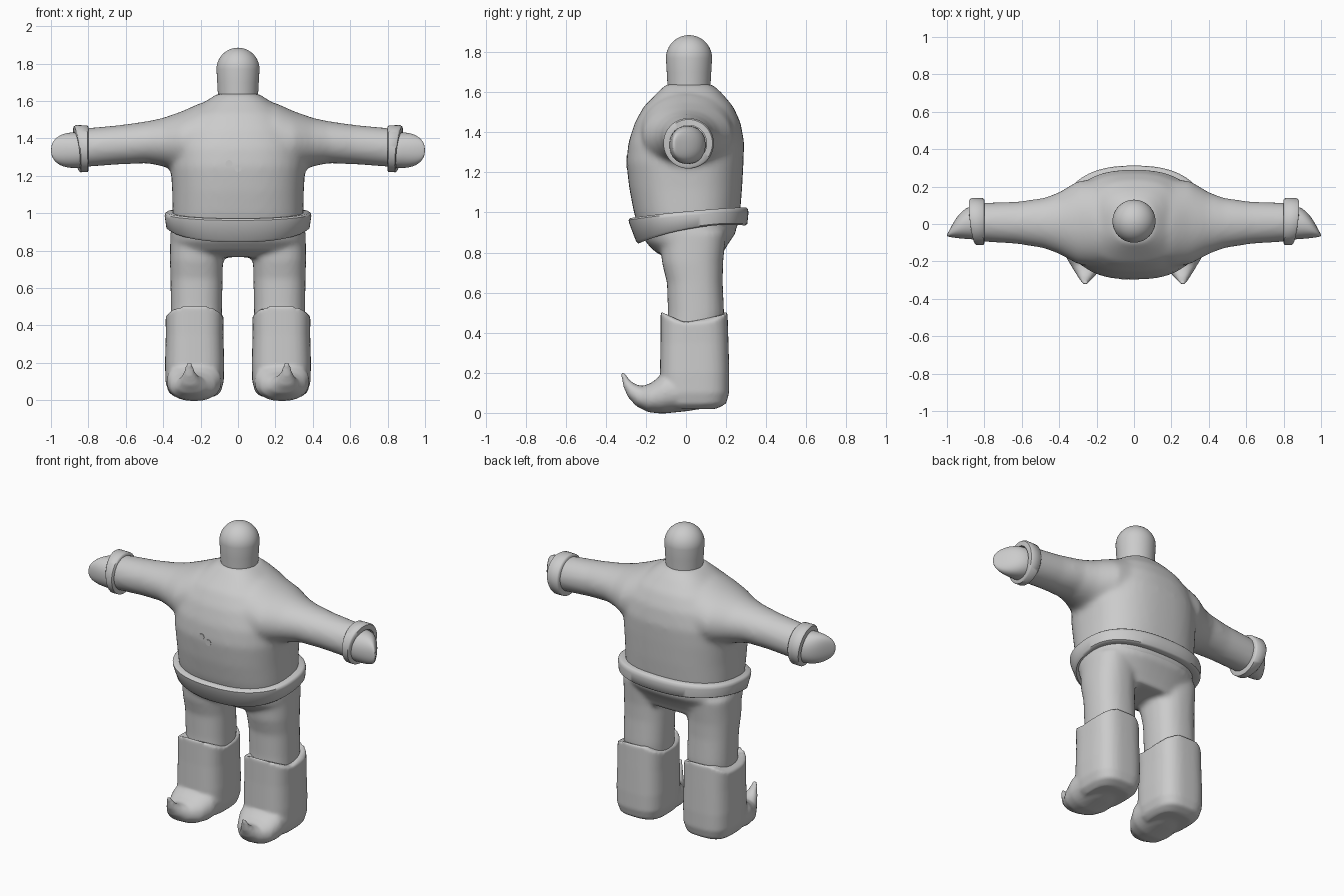
import bpy, bmesh
from math import sin, cos, pi, radians
from mathutils import Vector

cube = bpy.data.objects.get("Cube")
if cube:
    bpy.data.objects.remove(cube)

grey = bpy.data.materials.new("plain grey")
grey.use_nodes = True
colour = (0.6, 0.6, 0.6, 1)
grey.diffuse_color = colour
grey.node_tree.nodes["Principled BSDF"].inputs["Base Color"].default_value = colour


def power(t, n):
    return (abs(t) ** (2 / n)) * (1 if t >= 0 else -1)


def ring(centre, u, v, n=2, wave=0):
    """One rounded section: centre, two half axes, squareness and a rim wave in z."""
    return Vector(centre), Vector(u), Vector(v), n, wave


def loft(bm, rings, closed=False, segs=48):
    loops = []
    for c, u, v, n, wave in rings:
        loop = []
        for i in range(segs):
            a = 2 * pi * i / segs
            p = c + u * power(cos(a), n) + v * power(sin(a), n)
            p.z += wave * cos(2 * a)
            loop.append(bm.verts.new(p))
        loops.append(loop)
    pairs = list(zip(loops, loops[1:]))
    if closed:
        pairs.append((loops[-1], loops[0]))
    else:
        bm.faces.new(loops[0])
        bm.faces.new(loops[-1])
    for a, b in pairs:
        for i in range(segs):
            j = (i + 1) % segs
            bm.faces.new((a[i], a[j], b[j], b[i]))


def finish(bm, name, voxel=0, smooth=0, subdiv=0):
    bmesh.ops.recalc_face_normals(bm, faces=bm.faces)
    mesh = bpy.data.meshes.new(name)
    bm.to_mesh(mesh)
    bm.free()
    mesh.materials.append(grey)
    obj = bpy.data.objects.new(name, mesh)
    bpy.context.collection.objects.link(obj)
    bpy.context.view_layer.objects.active = obj
    for other in bpy.context.selected_objects:
        other.select_set(False)
    obj.select_set(True)
    if voxel:
        mod = obj.modifiers.new("blend", "REMESH")
        mod.mode = "VOXEL"
        mod.voxel_size = voxel
        mod.use_smooth_shade = True
        mod = obj.modifiers.new("soften", "SMOOTH")
        mod.factor = 0.5
        mod.iterations = smooth
    elif subdiv:
        mod = obj.modifiers.new("round", "SUBSURF")
        mod.levels = mod.render_levels = subdiv
        bpy.ops.object.shade_smooth()
    else:
        bpy.ops.object.shade_smooth_by_angle(angle=radians(50))
    return obj


def upright(z, y0, y1, rx, n=2.0, x=0, wave=0):
    return ring((x, (y0 + y1) / 2, z), (rx, 0, 0), (0, (y1 - y0) / 2, 0), n, wave)


def sideways(x, y0, y1, z0, z1, n=2.0):
    return ring((x, (y0 + y1) / 2, (z0 + z1) / 2),
                (0, (y1 - y0) / 2, 0), (0, 0, (z1 - z0) / 2), n)


# Jumper: barrel torso blended with both sleeves
bm = bmesh.new()
loft(bm, [upright(z, f, b, w, 2.5) for z, f, b, w in (
    (0.9, -0.23, 0.25, 0.345), (1.0, -0.26, 0.27, 0.35), (1.12, -0.283, 0.28, 0.352),
    (1.25, -0.298, 0.287, 0.36), (1.35, -0.287, 0.29, 0.355), (1.45, -0.255, 0.272, 0.32),
    (1.53, -0.21, 0.235, 0.26), (1.6, -0.14, 0.175, 0.17), (1.64, -0.1, 0.13, 0.11))])
for s in (-1, 1):
    loft(bm, [sideways(s * x, f, b, z0, z1) for x, f, b, z0, z1 in (
        (0, -0.2, 0.2, 1.2, 1.6), (0.2, -0.23, 0.24, 1.2, 1.59), (0.3, -0.215, 0.23, 1.22, 1.545),
        (0.4, -0.16, 0.17, 1.25, 1.51), (0.48, -0.13, 0.14, 1.267, 1.493),
        (0.62, -0.107, 0.12, 1.262, 1.473), (0.84, -0.092, 0.112, 1.245, 1.452))])
finish(bm, "jumper", 0.016, 10)

# Head: short column with a domed top
bm = bmesh.new()
column = [(1.6, 0.106), (1.63, 0.107), (1.7, 0.111)]
dome = [(1.77 + 0.115 * sin(a), 0.115 * cos(a)) for a in (pi / 2 * k / 12 * 0.99 for k in range(13))]
loft(bm, [upright(z, 0.015 - r, 0.015 + r, r) for z, r in column + dome])
finish(bm, "head")

# Trousers: hips blended with two legs
bm = bmesh.new()
loft(bm, [upright(z, f, b, w, 2.4) for z, f, b, w in (
    (0.765, -0.08, 0.17, 0.3), (0.8, -0.15, 0.185, 0.34), (0.85, -0.2, 0.215, 0.357),
    (0.9, -0.22, 0.25, 0.36), (0.97, -0.23, 0.255, 0.345))])
for s in (-1, 1):
    loft(bm, [upright(z, f, b, w, 2.4, s * 0.222) for z, f, b, w in (
        (0.4, -0.095, 0.18, 0.135), (0.5, -0.09, 0.19, 0.137), (0.65, -0.095, 0.183, 0.139),
        (0.75, -0.12, 0.185, 0.142), (0.9, -0.13, 0.2, 0.14))])
finish(bm, "trousers", 0.014, 8)

# Belt: closed band that dips at the front
bm = bmesh.new()
rings = []
for f, b, w, zf, zm, zb in (
        (-0.2, 0.24, 0.33, 0.865, 0.93, 0.945), (-0.237, 0.295, 0.372, 0.845, 0.92, 0.935),
        (-0.25, 0.306, 0.384, 0.858, 0.928, 0.943), (-0.283, 0.312, 0.392, 0.945, 0.985, 1.0),
        (-0.287, 0.308, 0.39, 0.962, 0.998, 1.018), (-0.278, 0.3, 0.38, 0.972, 1.006, 1.026),
        (-0.24, 0.25, 0.335, 0.972, 1.004, 1.022)):
    q = (zf + zb) / 2 - zm
    rings.append(ring((0, (f + b) / 2, zm + q / 2), (w, 0, 0),
                      (0, (b - f) / 2, (zb - zf) / 2), 2.4, -q / 2))
loft(bm, rings, closed=True, segs=96)
finish(bm, "belt")

for s, side in ((1, "left"), (-1, "right")):
    # Cuff: slightly tilted band at the wrist
    bm = bmesh.new()
    loft(bm, [ring((s * x, 0.013, 1.345), (s * t, r, 0), (s * t, 0, r))
              for x, r, t in ((0.8, 0.09, 0), (0.8, 0.117, 0), (0.806, 0.125, 0.002),
                              (0.855, 0.126, 0.012), (0.863, 0.119, 0.014),
                              (0.863, 0.09, 0.014))], closed=True)
    finish(bm, side + "_cuff")

    # Hand: mitten with a flat front and sloping back
    bm = bmesh.new()
    loft(bm, [sideways(s * x, f, b, 1.337 - h, 1.337 + h, 2.2) for x, f, b, h in (
        (0.8, -0.085, 0.1, 0.094), (0.86, -0.083, 0.1, 0.096), (0.9, -0.08, 0.085, 0.095),
        (0.935, -0.077, 0.055, 0.088), (0.965, -0.073, 0.01, 0.073),
        (0.988, -0.069, -0.035, 0.05), (1.0, -0.066, -0.056, 0.02))], segs=32)
    finish(bm, side + "_hand", subdiv=1)

    # Boot: square shaft with wavy rim, blended with a foot whose toe curls up
    bm = bmesh.new()
    loft(bm, [upright(z, f, b, w, 3, s * 0.232, wave) for z, f, b, w, wave in (
        (0.02, -0.09, 0.15, 0.11, 0), (0.045, -0.12, 0.2, 0.14, 0), (0.1, -0.13, 0.215, 0.156, 0),
        (0.2, -0.13, 0.216, 0.158, 0), (0.35, -0.127, 0.212, 0.154, 0),
        (0.48, -0.127, 0.207, 0.155, -0.032))])
    loft(bm, [ring((s * x, (y0 + y1) / 2, (z0 + z1) / 2), (w, 0, 0),
                   (0, (y1 - y0) / 2, (z1 - z0) / 2), 2.3)
              for x, w, y0, z0, y1, z1 in (
        (0.232, 0.13, 0.15, 0.03, 0.15, 0.22), (0.232, 0.15, 0, 0.008, 0, 0.22),
        (0.235, 0.145, -0.12, -0.004, -0.11, 0.2), (0.242, 0.12, -0.19, 0.004, -0.17, 0.152),
        (0.25, 0.08, -0.25, 0.035, -0.215, 0.133), (0.256, 0.05, -0.29, 0.08, -0.25, 0.142),
        (0.26, 0.03, -0.312, 0.13, -0.28, 0.162), (0.261, 0.014, -0.326, 0.2, -0.306, 0.2))])
    finish(bm, side + "_boot", 0.01, 5)

# Buttons: two small discs on the belly
for i, (x, z) in enumerate(((-0.048, 1.265), (0, 1.24))):
    bm = bmesh.new()
    loft(bm, [ring((x, y, z), (0.019, 0, 0), (0, 0, 0.019)) for y in (-0.28, -0.298)], segs=24)
    finish(bm, "button_%d" % (i + 1))
